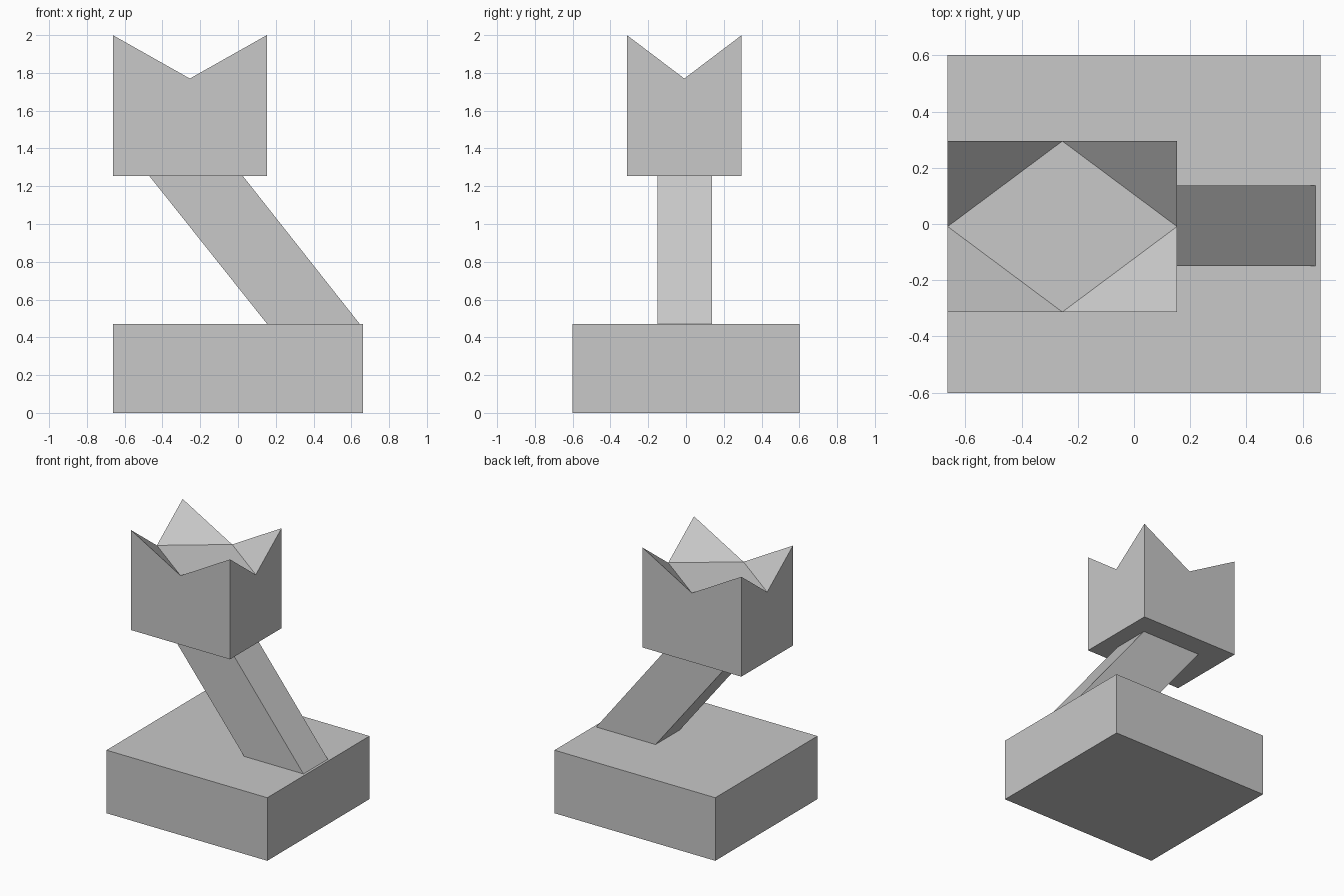
import bpy
import bmesh

cube = bpy.data.objects.get("Cube")
if cube:
    bpy.data.objects.remove(cube, do_unlink=True)

grey = bpy.data.materials.new("plain_grey")
grey.use_nodes = True
GREY = (0.58, 0.58, 0.58, 1)
grey.diffuse_color = GREY
grey.node_tree.nodes["Principled BSDF"].inputs["Base Color"].default_value = GREY


def rectangle(x0, x1, y0, y1, z):
    return [(x0, y0, z), (x1, y0, z), (x1, y1, z), (x0, y1, z)]


def finish(name, bm):
    bmesh.ops.recalc_face_normals(bm, faces=bm.faces)
    mesh = bpy.data.meshes.new(name)
    bm.to_mesh(mesh)
    bm.free()
    mesh.materials.append(grey)
    obj = bpy.data.objects.new(name, mesh)
    bpy.context.collection.objects.link(obj)
    return obj


def prism(name, lower, upper):
    """Closed block joining two four-sided outlines."""
    bm = bmesh.new()
    low = [bm.verts.new(p) for p in lower]
    top = [bm.verts.new(p) for p in upper]
    bm.faces.new(low[::-1])
    bm.faces.new(top)
    for i in range(4):
        j = (i + 1) % 4
        bm.faces.new((low[i], low[j], top[j], top[i]))
    return finish(name, bm)


def pointed_block(name, lower, peak_z, valley_z):
    """Box with raised corner points around a flat diamond."""
    bm = bmesh.new()
    low = [bm.verts.new(p) for p in lower]
    peaks = [bm.verts.new((x, y, peak_z)) for x, y, z in lower]
    mids = []
    for i in range(4):
        a, b = lower[i], lower[(i + 1) % 4]
        mids.append(bm.verts.new(((a[0] + b[0]) / 2, (a[1] + b[1]) / 2, valley_z)))
    bm.faces.new(low[::-1])
    bm.faces.new(mids)
    for i in range(4):
        j = (i + 1) % 4
        bm.faces.new((low[i], low[j], peaks[j], mids[i], peaks[i]))
        bm.faces.new((mids[i - 1], peaks[i], mids[i]))
    return finish(name, bm)


BASE_TOP, HEAD_BOTTOM = 0.47, 1.255

# Square base
prism("base", rectangle(-0.663, 0.663, -0.602, 0.602, 0),
      rectangle(-0.663, 0.663, -0.602, 0.602, BASE_TOP))

# Leaning neck
prism("slanted_neck", rectangle(0.155, 0.645, -0.15, 0.137, BASE_TOP),
      rectangle(-0.47, 0.025, -0.15, 0.137, HEAD_BOTTOM))

# Head with four corner points
pointed_block("pointed_head",
              rectangle(-0.663, 0.153, -0.313, 0.295, HEAD_BOTTOM), 2.0, 1.77)
